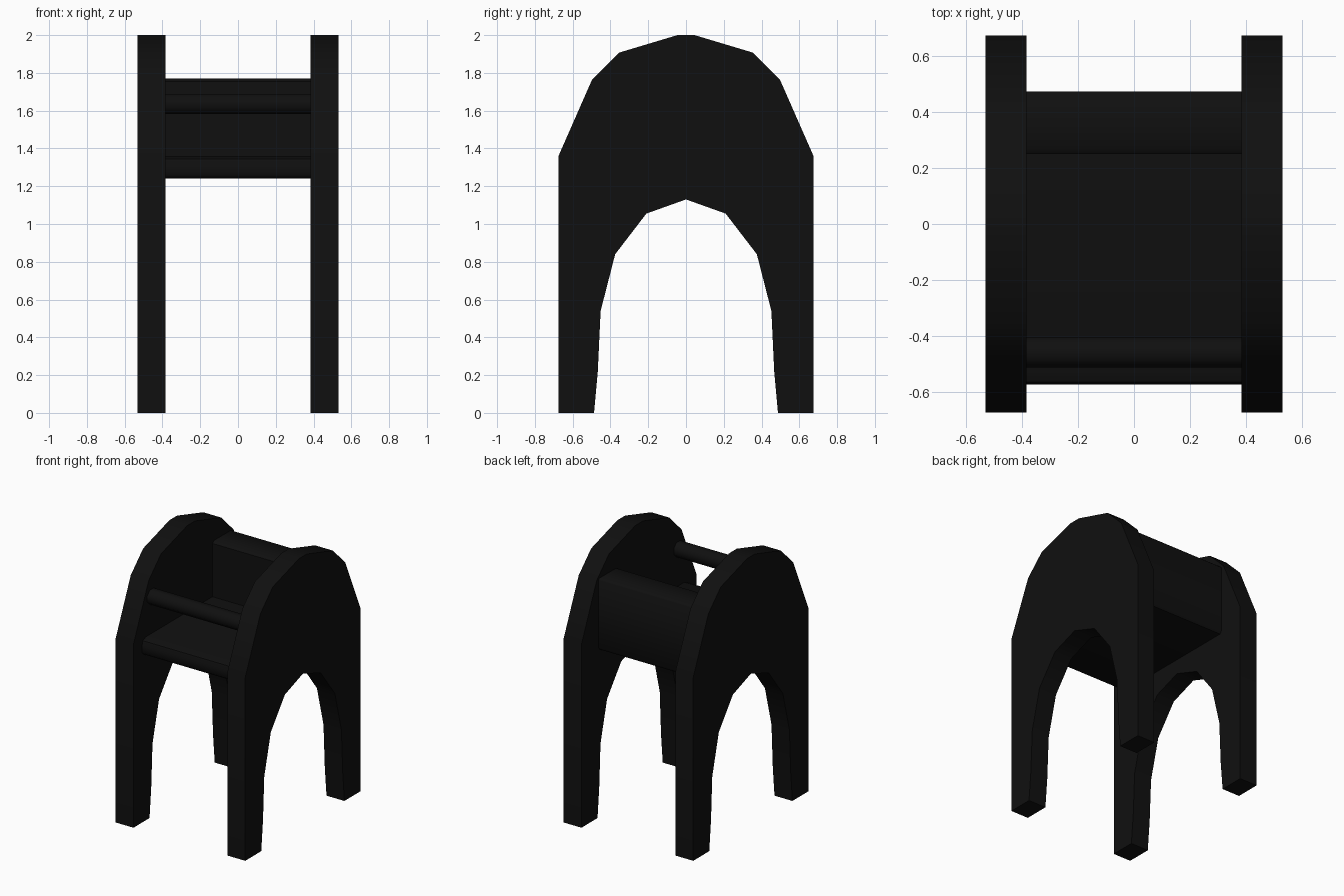
import bpy, bmesh, math

if "Cube" in bpy.data.objects:
    bpy.data.objects.remove(bpy.data.objects["Cube"])

black = bpy.data.materials.new("black_plastic")
black.diffuse_color = (0.005, 0.005, 0.005, 1)
black.use_nodes = True
black.node_tree.nodes["Principled BSDF"].inputs["Base Color"].default_value = black.diffuse_color


def extrude_profile(name, profile, x0, x1):
    """Extrude a closed (y, z) outline along x."""
    bm = bmesh.new()
    face = bm.faces.new([bm.verts.new((x0, y, z)) for y, z in profile])
    new = bmesh.ops.extrude_face_region(bm, geom=[face])["geom"]
    moved = [v for v in new if isinstance(v, bmesh.types.BMVert)]
    bmesh.ops.translate(bm, verts=moved, vec=(x1 - x0, 0, 0))
    bmesh.ops.recalc_face_normals(bm, faces=bm.faces)
    mesh = bpy.data.meshes.new(name)
    bm.to_mesh(mesh)
    bm.free()
    mesh.materials.append(black)
    obj = bpy.data.objects.new(name, mesh)
    bpy.context.collection.objects.link(obj)
    bpy.ops.object.select_all(action='DESELECT')
    obj.select_set(True)
    bpy.context.view_layer.objects.active = obj
    bpy.ops.object.shade_smooth_by_angle(angle=math.radians(50))
    return obj


# Side panels: domed top, two legs, arched opening
outer = [(0.675, 0), (0.675, 1.36), (0.497, 1.765), (0.352, 1.908), (0.045, 2.0)]
inner = [(0.21, 1.055), (0.375, 0.84), (0.452, 0.54), (0.467, 0.22), (0.487, 0)]
mirror = lambda pts: [(-y, z) for y, z in reversed(pts)]
side = outer + mirror(outer) + mirror(inner) + [(0, 1.13)] + inner
extrude_profile("right_side_panel", side, 0.385, 0.532)
extrude_profile("left_side_panel", side, -0.532, -0.385)

# Seat slab with a softened front lip
seat = [(-0.555, 1.24), (0.26, 1.24), (0.26, 1.36), (-0.53, 1.36),
        (-0.565, 1.345), (-0.575, 1.31), (-0.575, 1.26)]
extrude_profile("seat", seat, -0.386, 0.386)

# Thick upright backrest
back = [(0.25, 1.24), (0.46, 1.24), (0.475, 1.26), (0.475, 1.76),
        (0.465, 1.77), (0.27, 1.77), (0.25, 1.755)]
extrude_profile("backrest", back, -0.386, 0.386)

# Front safety bar
bar = [(-0.46 + 0.058 * math.cos(math.tau * (i + 0.5) / 8),
        1.635 + 0.058 * math.sin(math.tau * (i + 0.5) / 8)) for i in range(8)]
extrude_profile("front_bar", bar, -0.39, 0.39)
